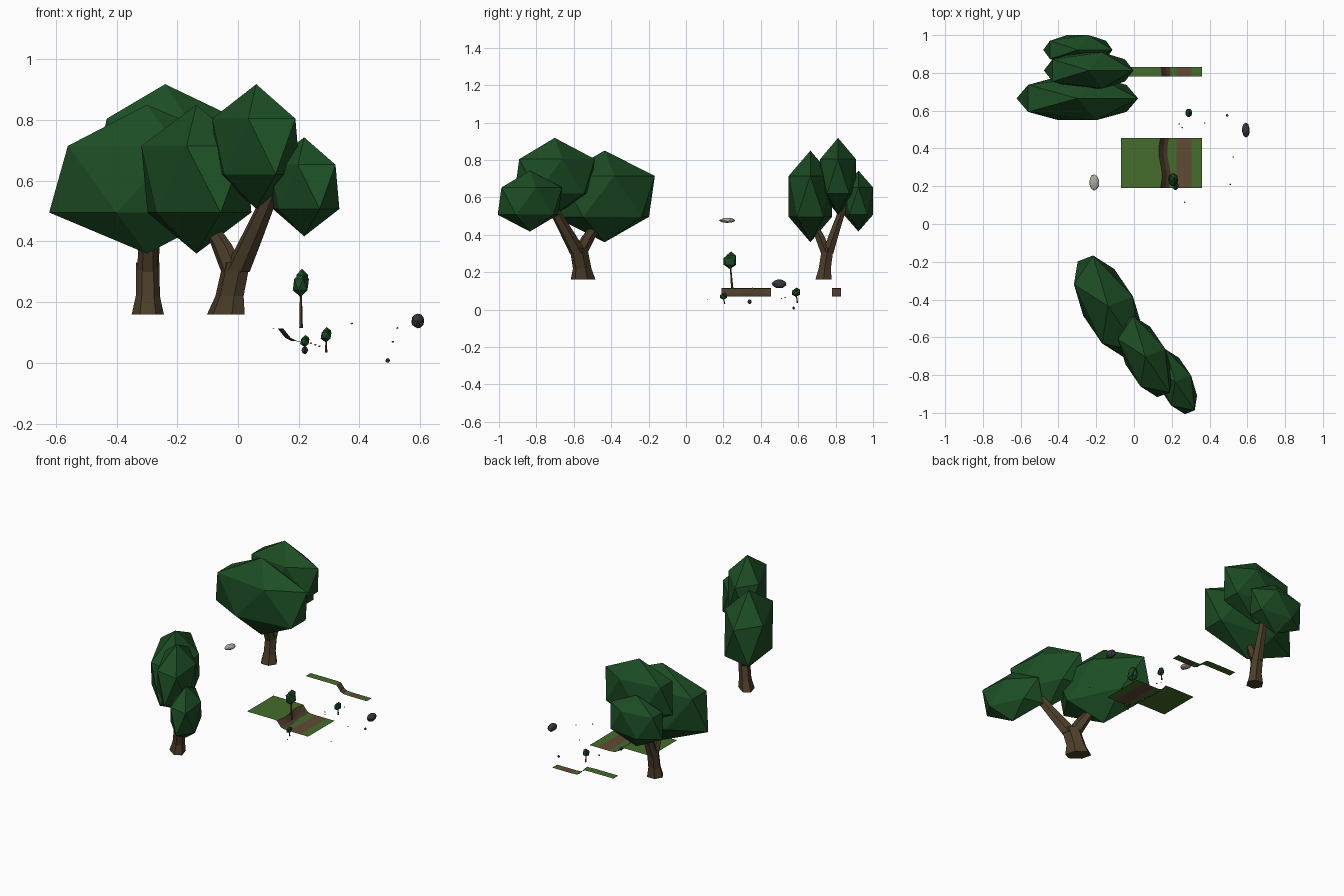
import bpy, bmesh, math, random
from mathutils import Vector, Matrix

if "Cube" in bpy.data.objects:
    bpy.data.objects.remove(bpy.data.objects["Cube"])

random.seed(4)


def mat(name, col):
    m = bpy.data.materials.new(name)
    m.diffuse_color = (*col, 1)
    m.use_nodes = True
    m.node_tree.nodes["Principled BSDF"].inputs["Base Color"].default_value = m.diffuse_color
    return m


LEAF = mat("leaf", (0.012, 0.075, 0.018))
BARK = mat("bark", (0.07, 0.047, 0.022))
GRASS = mat("grass", (0.06, 0.15, 0.025))
PATH = mat("path", (0.12, 0.07, 0.035))
CLIFF = mat("cliff", (0.075, 0.045, 0.025))
ROCK = mat("dark_stone", (0.04, 0.04, 0.045))
PALE = mat("pale_stone", (0.4, 0.4, 0.35))


def finish(name, bm, mats):
    me = bpy.data.meshes.new(name)
    bm.to_mesh(me)
    bm.free()
    for m in mats:
        me.materials.append(m)
    ob = bpy.data.objects.new(name, me)
    bpy.context.collection.objects.link(ob)
    return ob


def blob(name, c, p, q, rz, m, sub=1, jitter=0.0):
    """Icosphere whose local x and y axes map to p and q, so it can be skewed."""
    bm = bmesh.new()
    bmesh.ops.create_icosphere(bm, subdivisions=sub, radius=1)
    for v in bm.verts:
        k = 1 + random.uniform(-jitter, jitter)
        x, y, z = v.co * k
        v.co = (c[0] + x * p[0] + y * q[0], c[1] + x * p[1] + y * q[1], c[2] + z * rz)
    bmesh.ops.recalc_face_normals(bm, faces=bm.faces)
    return finish(name, bm, [m])


def tube(name, pts, p, q, m, n=6):
    """Faceted limb through (x, y, z, size) points, cross-section axes p and q."""
    bm = bmesh.new()
    rings = []
    for x, y, z, s in pts:
        ring = []
        for i in range(n):
            a = 2 * math.pi * i / n
            ca, sa = s * math.cos(a), s * math.sin(a)
            ring.append(bm.verts.new((x + ca * p[0] + sa * q[0], y + ca * p[1] + sa * q[1], z)))
        rings.append(ring)
    for a, b in zip(rings, rings[1:]):
        for i in range(n):
            j = (i + 1) % n
            bm.faces.new((a[i], a[j], b[j], b[i]))
    bm.faces.new(rings[0])
    bm.faces.new(rings[-1])
    bmesh.ops.recalc_face_normals(bm, faces=bm.faces)
    return finish(name, bm, [m])


# Back tree: wide in x, thin in y
for i, (c, rx, ry, rz) in enumerate([
        ((-0.30, 0.665, 0.605), 0.36, 0.136, 0.245),
        ((-0.24, 0.813, 0.713), 0.265, 0.112, 0.205),
        ((-0.297, 0.922, 0.58), 0.205, 0.092, 0.163)]):
    blob(f"back_tree_crown_{i}", c, (rx, 0), (0, ry), rz, LEAF)
tp, tq = (0.053, 0), (0, 0.05)
tube("back_tree_trunk", [(-0.297, 0.735, 0.16, 1), (-0.297, 0.742, 0.22, 0.75),
                         (-0.297, 0.758, 0.33, 0.72)], tp, tq, BARK)
tube("back_tree_limb_a", [(-0.297, 0.75, 0.30, 0.65), (-0.297, 0.715, 0.39, 0.6),
                          (-0.295, 0.67, 0.48, 0.45)], tp, tq, BARK)
tube("back_tree_limb_b", [(-0.297, 0.758, 0.30, 0.68), (-0.29, 0.79, 0.40, 0.6),
                          (-0.28, 0.845, 0.56, 0.42)], tp, tq, BARK)

# Front tree: same crown, turned and skewed
P, Q = Vector((-0.089, 0.30)), Vector((0.184, -0.038))
for i, (c, s, rz) in enumerate([
        ((-0.137, -0.435, 0.605), 1.0, 0.245),
        ((0.06, -0.702, 0.713), 0.80, 0.205),
        ((0.218, -0.835, 0.58), 0.64, 0.163)]):
    blob(f"front_tree_crown_{i}", c, P * s, Q * s, rz, LEAF)
tp, tq = (-0.02, 0.066), (0.06, -0.012)
tube("front_tree_trunk", [(-0.04, -0.55, 0.16, 1), (-0.028, -0.555, 0.22, 0.75),
                          (-0.005, -0.575, 0.33, 0.72)], tp, tq, BARK)
tube("front_tree_limb_a", [(-0.015, -0.57, 0.30, 0.65), (-0.055, -0.52, 0.39, 0.55),
                           (-0.11, -0.46, 0.48, 0.4)], tp, tq, BARK)
tube("front_tree_limb_b", [(-0.005, -0.575, 0.30, 0.7), (0.04, -0.63, 0.40, 0.6),
                           (0.11, -0.72, 0.56, 0.42)], tp, tq, BARK)


# Ground pieces: stepped sheet, the step wavers along y
PROFILE = [(-0.07, 0.115, 0), (0.10, 0.115, 0), (0.14, 0.113, 2), (0.152, 0.098, 2),
           (0.165, 0.082, 2), (0.185, 0.072, 0), (0.225, 0.07, 1), (0.305, 0.07, 0),
           (0.36, 0.07, 0)]


def terrain(name, y0, y1, rows):
    bm = bmesh.new()
    grid = []
    for r in range(rows + 1):
        y = y0 + (y1 - y0) * r / rows
        w = 0.009 * math.sin((y - 0.19) * 24)
        grid.append([bm.verts.new((x + (w if 2 <= i <= 5 else 0), y, z))
                     for i, (x, z, _) in enumerate(PROFILE)])
    for a, b in zip(grid, grid[1:]):
        for i in range(len(PROFILE) - 1):
            f = bm.faces.new((a[i], a[i + 1], b[i + 1], b[i]))
            f.material_index = PROFILE[i][2]
    return finish(name, bm, [GRASS, PATH, CLIFF])


terrain("ground_main", 0.19, 0.455, 8)
terrain("ground_strip", 0.78, 0.83, 2)


# Small trees: thin trunk with two overlapping crowns
def small_tree(name, x, y, z, top, base, r):
    tube(name + "_trunk", [(x, y + 0.4 * r, base, 1), (x, y + 0.2 * r, (base + z) / 2, 0.7),
                           (x, y, z, 0.6)], (0.22 * r, 0), (0, 0.22 * r), BARK, 5)
    h = (top - z) + 0.0
    blob(name + "_crown_a", (x, y, z), (r, 0), (0, r * 1.3), h * 0.8, LEAF)
    blob(name + "_crown_b", (x + 0.1 * r, y + 0.2 * r, z + 0.3 * h), (0.8 * r, 0), (0, r), h * 0.7, LEAF)


small_tree("tall_sapling", 0.207, 0.235, 0.258, 0.31, 0.115, 0.03)
small_tree("low_sapling", 0.22, 0.20, 0.07, 0.092, 0.03, 0.017)
small_tree("side_sapling", 0.29, 0.588, 0.09, 0.118, 0.035, 0.02)

# Stones
for name, c, r, m in [
        ("dark_rock", (0.592, 0.497, 0.138), (0.021, 0.038, 0.024), ROCK),
        ("pale_rock", (-0.21, 0.22, 0.477), (0.027, 0.042, 0.013), PALE),
        ("low_rock", (0.493, 0.575, 0.008), (0.007, 0.007, 0.008), ROCK),
        ("path_rock", (0.22, 0.34, 0.042), (0.011, 0.011, 0.012), ROCK)]:
    blob(name, c, (r[0], 0), (0, r[1]), r[2], m, 2, 0.06)

# Scattered pebbles
for i, (x, y, z) in enumerate([(0.375, 0.535, 0.13), (0.525, 0.355, 0.115), (0.51, 0.21, 0.07),
                               (0.24, 0.53, 0.065), (0.268, 0.115, 0.055), (0.255, 0.51, 0.06)]):
    blob(f"pebble_{i}", (x, y, z), (0.005, 0), (0, 0.004), 0.003, ROCK if i == 2 else PALE)
